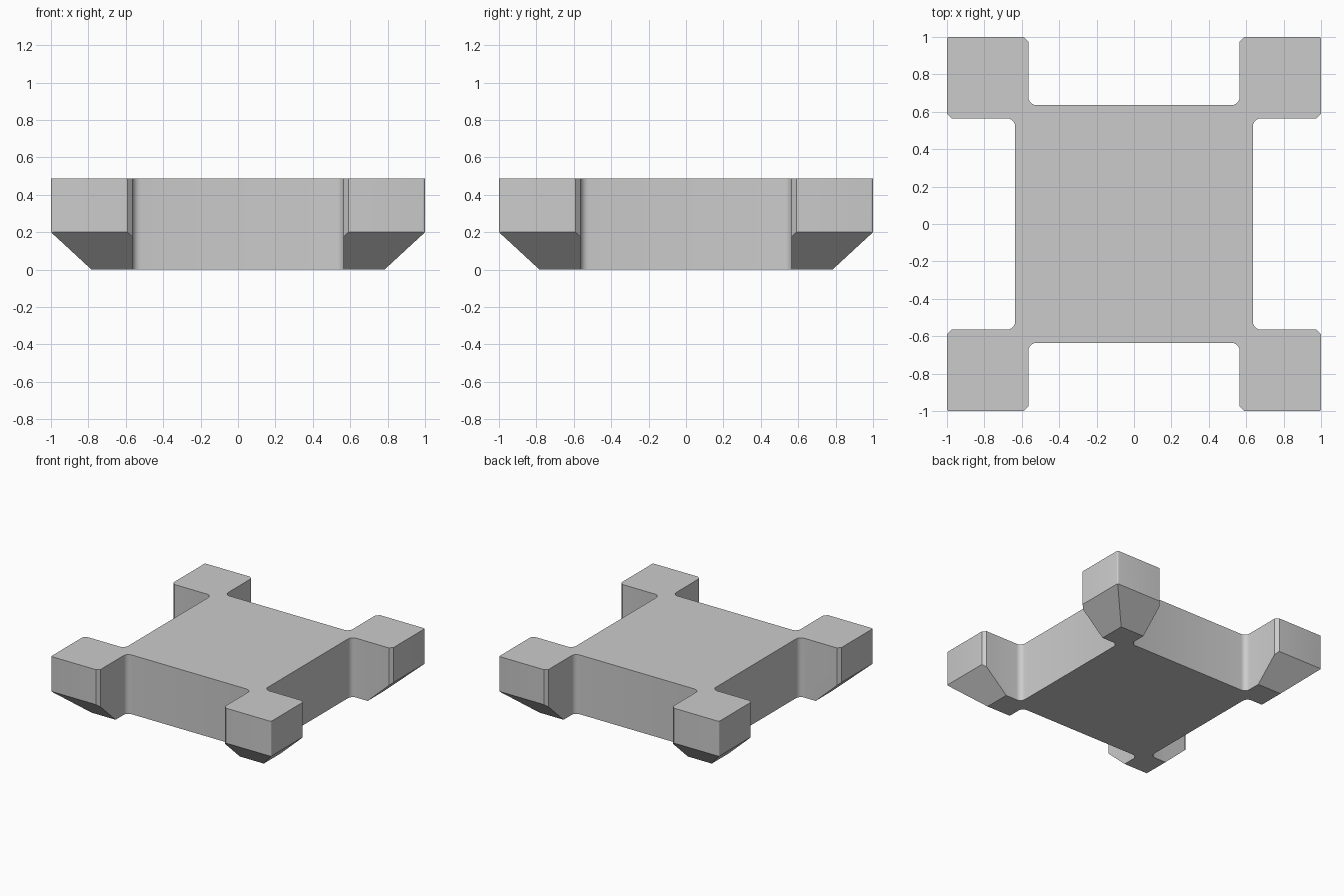
import bpy, bmesh
from math import sin, cos, radians
from mathutils import Matrix, Vector

if "Cube" in bpy.data.objects:
    bpy.data.objects.remove(bpy.data.objects["Cube"])

TOP, FOOT, BODY = 0.487, 0.565, 0.635   # height, inner side of corner blocks, half body
R_IN, R_OUT, CHAMFER = 0.045, 0.012, 0.025


def arc(cx, cy, r, a0, a1, n):
    angles = [radians(a0 + (a1 - a0) * i / n) for i in range(n + 1)]
    return [Vector((cx + r * cos(a), cy + r * sin(a), 0)) for a in angles]


def make_object(name, bm):
    bmesh.ops.recalc_face_normals(bm, faces=bm.faces)
    mesh = bpy.data.meshes.new(name)
    bm.to_mesh(mesh)
    bm.free()
    ob = bpy.data.objects.new(name, mesh)
    bpy.context.collection.objects.link(ob)
    return ob


# Outline of one corner block with its fillets, repeated four times around
corner = arc(BODY + R_IN, FOOT - R_IN, R_IN, 180, 90, 5)
corner += [Vector((1 - CHAMFER, FOOT, 0)), Vector((1, FOOT + CHAMFER, 0))]
corner += arc(1 - R_OUT, 1 - R_OUT, R_OUT, 0, 90, 4)
corner += [Vector((FOOT + CHAMFER, 1, 0)), Vector((FOOT, 1 - CHAMFER, 0))]
corner += arc(FOOT - R_IN, BODY + R_IN, R_IN, 0, -90, 5)

# Plate extruded from the outline
bm = bmesh.new()
outline = [Matrix.Rotation(radians(90 * k), 3, 'Z') @ p for k in range(4) for p in corner]
base = bm.faces.new([bm.verts.new(p) for p in outline])
top = bmesh.ops.extrude_face_region(bm, geom=[base], use_keep_orig=True)["geom"]
bmesh.ops.translate(bm, vec=(0, 0, TOP),
                    verts=[g for g in top if isinstance(g, bmesh.types.BMVert)])
plate = make_object("corner_block_plate", bm)

# Inverted pyramid that slopes the underside of the corner blocks
bm = bmesh.new()
bmesh.ops.create_cube(bm, size=2)
for v in bm.verts:
    z = 0.7 if v.co.z > 0 else -0.2
    half = 1 + (z - 0.2) * 0.217 / 0.2
    v.co = (v.co.x * half, v.co.y * half, z)
cutter = make_object("slope_cutter", bm)
cutter.hide_render = True

mod = plate.modifiers.new("slope", 'BOOLEAN')
mod.operation = 'INTERSECT'
mod.solver = 'EXACT'
mod.object = cutter
bpy.context.view_layer.objects.active = plate
plate.select_set(True)
bpy.ops.object.modifier_apply(modifier=mod.name)
bpy.data.objects.remove(cutter)
bpy.ops.object.shade_smooth_by_angle(angle=radians(30))
